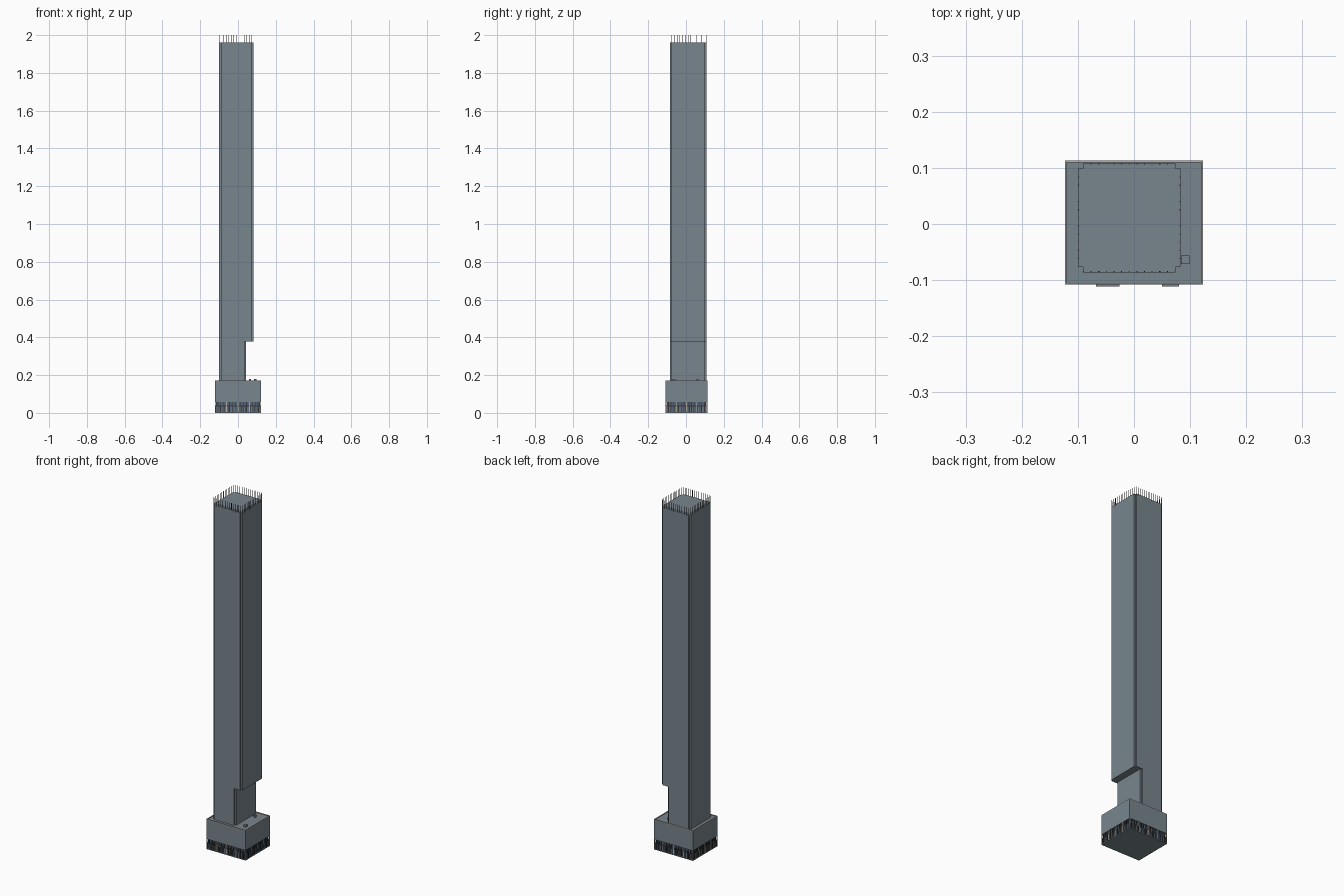
import bpy
import bmesh

if "Cube" in bpy.data.objects:
    bpy.data.objects.remove(bpy.data.objects["Cube"], do_unlink=True)


def material(name, rgb):
    m = bpy.data.materials.new(name)
    m.use_nodes = True
    m.diffuse_color = (*rgb, 1)
    m.node_tree.nodes["Principled BSDF"].inputs["Base Color"].default_value = (*rgb, 1)
    return m


SLATE = material("slate", (0.19, 0.235, 0.27))
DARK = material("charcoal", (0.035, 0.035, 0.04))
TAN = material("pale stone", (0.48, 0.42, 0.36))
GLASS = material("blue glass", (0.09, 0.13, 0.19))


def finish(name, bm, mats):
    bmesh.ops.recalc_face_normals(bm, faces=bm.faces)
    mesh = bpy.data.meshes.new(name)
    bm.to_mesh(mesh)
    bm.free()
    for m in mats:
        mesh.materials.append(m)
    obj = bpy.data.objects.new(name, mesh)
    bpy.context.collection.objects.link(obj)


def add_box(bm, lo, hi, index=0):
    r = bmesh.ops.create_cube(bm, size=1)
    for v in r["verts"]:
        v.co = [a + (b - a) * (c + 0.5) for a, b, c in zip(lo, hi, v.co)]
        for f in v.link_faces:
            f.material_index = index


def box(name, lo, hi, mat):
    bm = bmesh.new()
    add_box(bm, lo, hi)
    finish(name, bm, [mat])


def notched_prism(name, x0, x1, y0, y1, z0, z1, n, mat):
    """Upright prism whose four corners are stepped inward by n."""
    pts = [(x0 + n, y0), (x1 - n, y0), (x1 - n, y0 + n), (x1, y0 + n),
           (x1, y1 - n), (x1 - n, y1 - n), (x1 - n, y1), (x0 + n, y1),
           (x0 + n, y1 - n), (x0, y1 - n), (x0, y0 + n), (x0 + n, y0 + n)]
    bm = bmesh.new()
    face = bm.faces.new([bm.verts.new((x, y, z0)) for x, y in pts])
    top = bmesh.ops.extrude_face_region(bm, geom=[face])["geom"]
    bmesh.ops.translate(bm, vec=(0, 0, z1 - z0),
                        verts=[g for g in top if isinstance(g, bmesh.types.BMVert)])
    finish(name, bm, [mat])


def perimeter(x0, x1, y0, y1, count, inset):
    """Evenly spaced points along the four sides of a rectangle."""
    for i in range(count):
        t = i / (count - 1)
        x = x0 + inset + (x1 - x0 - 2 * inset) * t
        y = y0 + inset + (y1 - y0 - 2 * inset) * t
        yield from ((x, y0, i), (x, y1, i), (x0, y, i), (x1, y, i))


def posts(name, rect, count, inset, z0, z1, r, pick, mats):
    bm = bmesh.new()
    for x, y, i in perimeter(*rect, count, inset):
        add_box(bm, (x - r, y - r, z0), (x + r, y + r, z1), pick(i))
    finish(name, bm, mats)


# Tower shaft, with the undercut along its left side
X0, X1, Y0, Y1 = -0.1, 0.083, -0.086, 0.108
notched_prism("tower_upper", X0, X1, Y0, Y1, 0.378, 1.96, 0.009, SLATE)
notched_prism("tower_lower", X0, 0.043, Y0, Y1, 0.16, 0.378, 0.009, SLATE)

# Mullions rising past the roof as a crown
posts("crown_fins", (X0 + .001, X1 - .001, Y0 + .001, Y1 - .001), 13, 0.009,
      1.95, 2.0, 0.001, lambda i: 0 if i % 3 else 1, [DARK, TAN])

# Podium block with a pale coping
BX, B0, B1 = 0.123, -0.108, 0.113
box("podium", (-BX, B0, 0.058), (BX, B1, 0.168), SLATE)
for side in (-1, 1):
    label = "left" if side > 0 else "right"
    x = side * (BX - 0.0015)
    box(f"coping_{label}", (x - .0015, B0, 0.168), (x + .0015, B1, 0.172), TAN)
for label, y in (("front", B0 + .0015), ("back", B1 - .0015)):
    box(f"coping_{label}", (-BX, y - .0015, 0.168), (BX, y + .0015, 0.172), TAN)

# Street level: floor, glazed wall, colonnade and rails
box("street_floor", (-BX, B0, 0), (BX, B1, 0.004), SLATE)
box("street_glass", (-0.116, B0 + .007, 0.004), (0.116, B1 - .007, 0.058), GLASS)
rect = (-BX + .002, BX - .002, B0 + .002, B1 - .002)
posts("street_columns", rect, 17, 0, 0.004, 0.058, 0.002,
      lambda i: 0 if i % 4 else 1, [DARK, TAN])
posts("door_frames", rect, 32, 0.004, 0.004, 0.034, 0.0012,
      lambda i: 0 if i % 3 else 1, [SLATE, DARK])
box("street_rail", (-0.119, B0 + .004, 0.034), (0.119, B1 - .004, 0.039), DARK)

# Entrance canopies on the front
for label, a, b in (("main", -0.068, -0.026), ("side", 0.05, 0.08)):
    box(f"canopy_{label}", (a, B0 - .003, 0.036), (b, B0 + .003, 0.04), SLATE)

# Plant boxes on the podium roof
box("roof_unit_front", (0.084, -0.071, 0.168), (0.099, -0.056, 0.18), SLATE)
box("roof_unit_back", (0.058, 0.055, 0.168), (0.07, 0.067, 0.18), SLATE)
